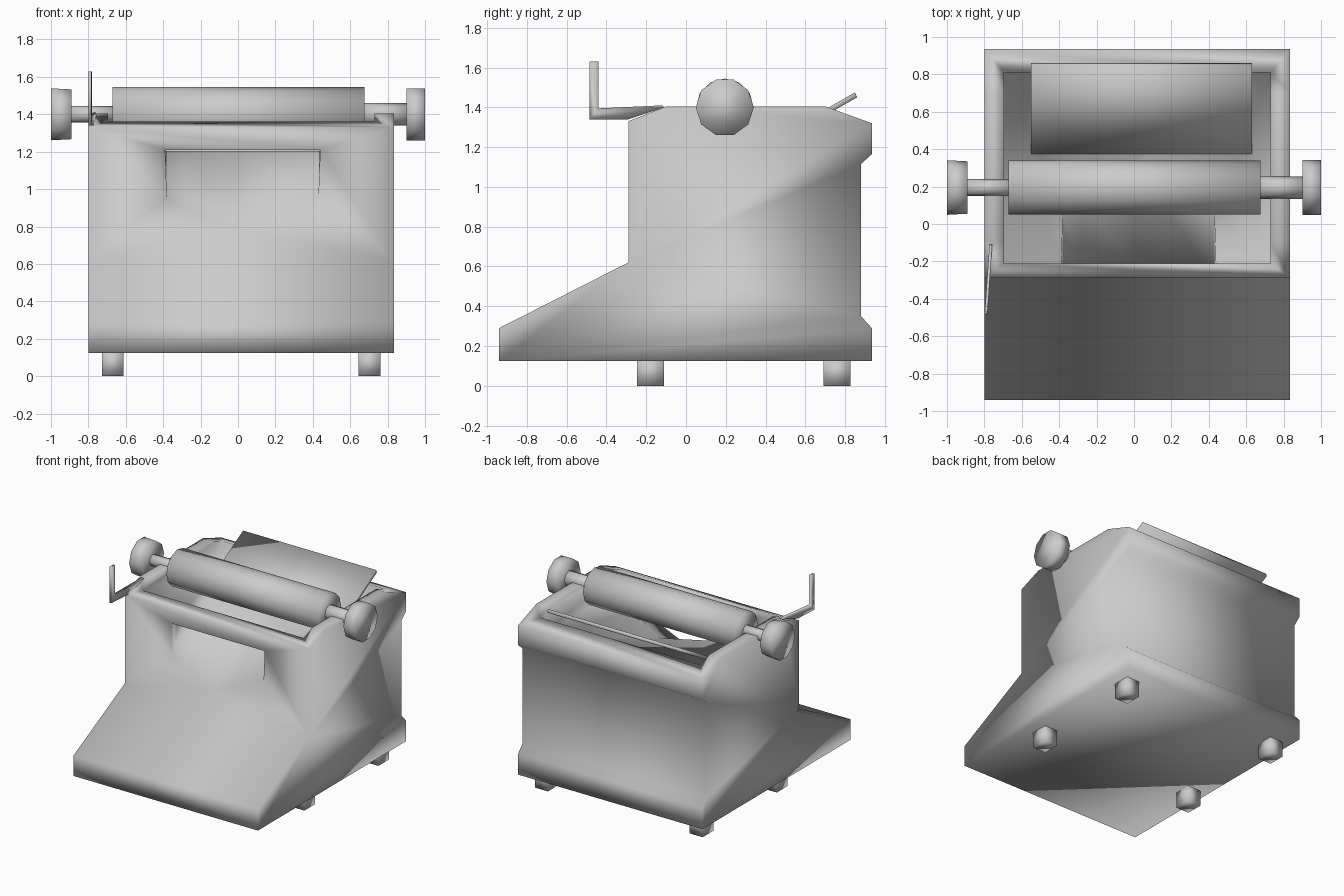
import bpy
import bmesh
from math import pi
from mathutils import Matrix, Vector

cube = bpy.data.objects.get("Cube")
if cube:
    bpy.data.objects.remove(cube, do_unlink=True)

grey = bpy.data.materials.new("plain_grey")
grey.use_nodes = True
grey.diffuse_color = (0.6, 0.6, 0.6, 1)
grey.node_tree.nodes["Principled BSDF"].inputs["Base Color"].default_value = (0.6, 0.6, 0.6, 1)


def finish(name, bm):
    bmesh.ops.recalc_face_normals(bm, faces=bm.faces)
    for face in bm.faces:
        face.smooth = True
    mesh = bpy.data.meshes.new(name)
    bm.to_mesh(mesh)
    bm.free()
    mesh.materials.append(grey)
    obj = bpy.data.objects.new(name, mesh)
    bpy.context.collection.objects.link(obj)
    return obj


def prism(name, start, end):
    """Solid between two matching outlines."""
    bm = bmesh.new()
    a = [bm.verts.new(p) for p in start]
    b = [bm.verts.new(p) for p in end]
    bm.faces.new(a)
    bm.faces.new(b[::-1])
    for i in range(len(a)):
        j = (i + 1) % len(a)
        bm.faces.new((a[i], b[i], b[j], a[j]))
    return finish(name, bm)


def box(name, low, high):
    (x0, y0, z0), (x1, y1, z1) = low, high
    base = [(x0, y0), (x1, y0), (x1, y1), (x0, y1)]
    return prism(name, [(x, y, z0) for x, y in base], [(x, y, z1) for x, y in base])


def rod(name, x0, x1, r0, r1, sides, y=0.195, z=1.4):
    bm = bmesh.new()
    place = Matrix.Translation(((x0 + x1) / 2, y, z)) @ Matrix.Rotation(pi / 2, 4, "Y")
    bmesh.ops.create_cone(bm, cap_ends=True, segments=sides, radius1=r0, radius2=r1,
                          depth=x1 - x0, matrix=place)
    return finish(name, bm)


def cut(target, cutter):
    mod = target.modifiers.new("cut", "BOOLEAN")
    mod.operation = "DIFFERENCE"
    mod.solver = "EXACT"
    mod.object = cutter
    bpy.context.view_layer.objects.active = target
    bpy.ops.object.modifier_apply(modifier=mod.name)
    bpy.data.objects.remove(cutter, do_unlink=True)


# Body: side profile swept across the width
profile = [(-0.94, 0.125), (-0.94, 0.29), (-0.29, 0.62), (-0.29, 1.33), (-0.1, 1.405),
           (0.7, 1.405), (0.935, 1.32), (0.935, 1.165), (0.88, 1.115), (0.88, 0.35),
           (0.935, 0.29), (0.935, 0.125)]
body = prism("body", [(-0.8, y, z) for y, z in profile], [(0.835, y, z) for y, z in profile])

# Open well in the top, and the sloping pit that opens through the front wall
cut(body, box("well_cutter", (-0.695, -0.21, 1.205), (0.73, 0.81, 1.6)))
opening = [(-0.39, 1.21), (-0.38, 0.95), (-0.28, 0.89), (0.01, 0.785), (0.43, 0.97), (0.44, 1.21)]


def pit_section(y):
    return [(x, y, z + 0.69 * (y + 0.29)) for x, z in opening]


cut(body, prism("pit_cutter", pit_section(-0.35), pit_section(0.4)))

# Roller with shafts and end knobs
rod("roller", -0.67, 0.675, 0.145, 0.145, 12)
rod("right_shaft", -0.9, -0.65, 0.045, 0.045, 8)
rod("left_shaft", 0.66, 0.91, 0.06, 0.06, 8)
rod("right_knob", -1.0, -0.89, 0.146, 0.14, 10)
rod("left_knob", 0.9, 1.0, 0.146, 0.146, 10)

# Tilted paper rest
rest = [(0.365, 1.2), (0.85, 1.475), (0.86, 1.45), (0.375, 1.175)]
prism("paper_rest", [(-0.55, y, z) for y, z in rest], [(0.63, y, z) for y, z in rest])

# Return lever, bent up at the front
lever = [(-0.485, 1.63), (-0.485, 1.34), (-0.29, 1.34), (-0.11, 1.4), (-0.12, 1.41),
         (-0.44, 1.395), (-0.44, 1.63)]
prism("return_lever", [(-0.765 + 0.07 * y, y, z) for y, z in lever],
      [(-0.75 + 0.07 * y, y, z) for y, z in lever])

# Feet
for side, x in (("right", -0.67), ("left", 0.703)):
    for end, y in (("front", -0.178), ("back", 0.76)):
        box(f"{end}_{side}_foot", (x - 0.058, y - 0.068, 0), (x + 0.058, y + 0.068, 0.14))
